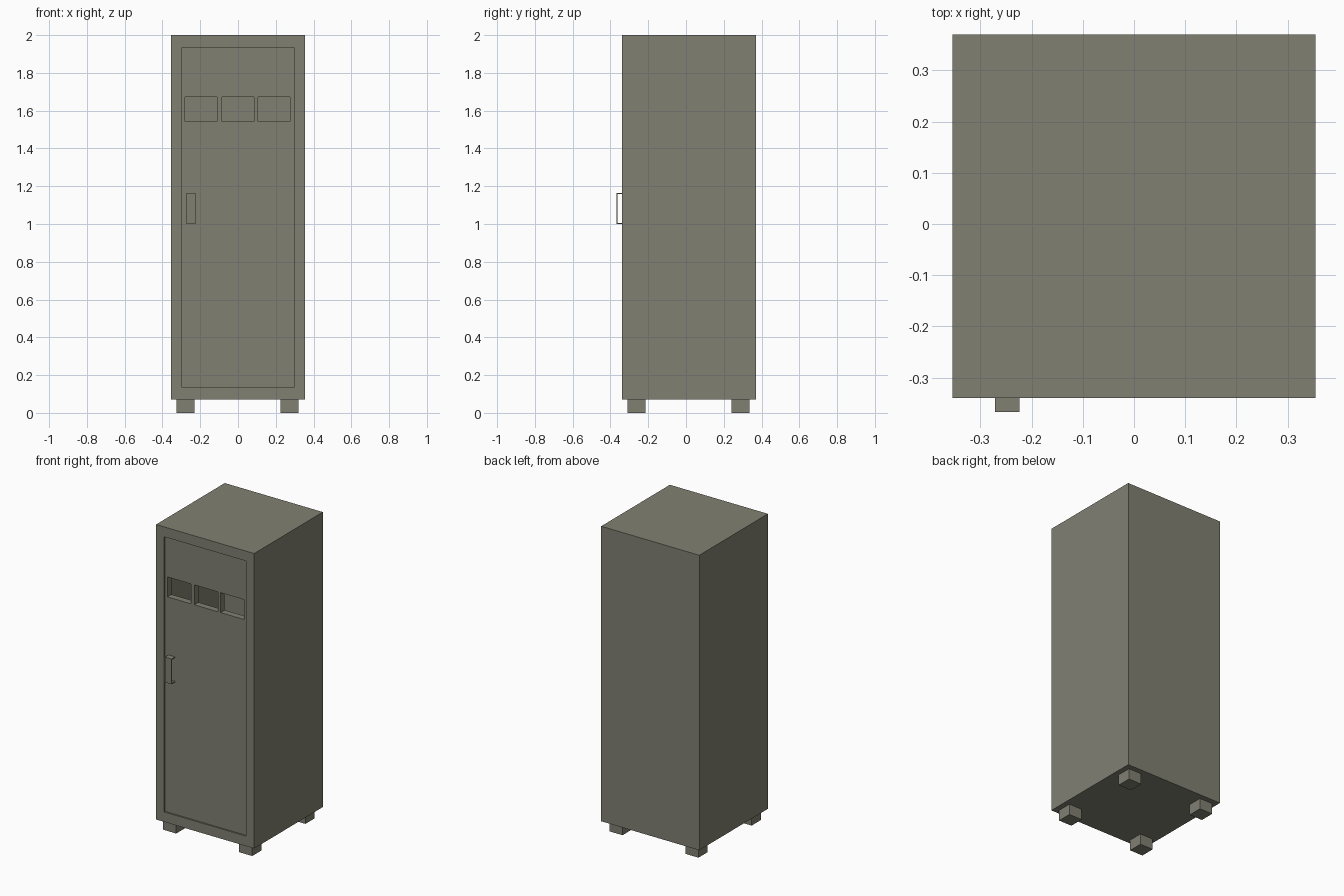
import bpy
import bmesh

if "Cube" in bpy.data.objects:
    bpy.data.objects.remove(bpy.data.objects["Cube"])

# One flat grey-olive paint for the whole cabinet
paint = bpy.data.materials.new("grey_olive_metal")
paint.diffuse_color = (0.216, 0.216, 0.171, 1.0)
paint.use_nodes = True
paint.node_tree.nodes["Principled BSDF"].inputs["Base Color"].default_value = paint.diffuse_color


def box(name, x, y, z):
    """Axis-aligned box from (min, max) ranges."""
    bm = bmesh.new()
    bmesh.ops.create_cube(bm, size=1.0)
    for v in bm.verts:
        v.co = [r[0] if c < 0 else r[1] for c, r in zip(v.co, (x, y, z))]
    mesh = bpy.data.meshes.new(name)
    bm.to_mesh(mesh)
    bm.free()
    mesh.materials.append(paint)
    ob = bpy.data.objects.new(name, mesh)
    bpy.context.collection.objects.link(ob)
    return ob


def cut(target, cutter):
    """Subtract cutter from target, bake the result and drop the cutter."""
    cutter.hide_render = True
    mod = target.modifiers.new("cut", 'BOOLEAN')
    mod.operation = 'DIFFERENCE'
    mod.solver = 'EXACT'
    mod.object = cutter
    bpy.context.view_layer.update()
    graph = bpy.context.evaluated_depsgraph_get()
    mesh = bpy.data.meshes.new_from_object(target.evaluated_get(graph))
    target.modifiers.clear()
    target.data = mesh
    bpy.data.objects.remove(cutter)


FRONT, BACK = -0.34, 0.37
HALF = 0.355
DOOR_X, DOOR_Z = (-0.297, 0.297), (0.135, 1.935)

# Hollow cabinet shell with a framed door opening
shell = box("cabinet_body", (-HALF, HALF), (FRONT, BACK), (0.07, 2.0))
cut(shell, box("cavity_cutter", (-0.34, 0.34), (-0.288, 0.345), (0.085, 1.985)))
cut(shell, box("opening_cutter", DOOR_X, (-0.40, -0.20), DOOR_Z))

# Slightly recessed door with three open windows
door = box("door", DOOR_X, (FRONT + 0.01, -0.288), DOOR_Z)
for x0, x1 in ((-0.28, -0.11), (-0.085, 0.085), (0.105, 0.275)):
    cut(door, box("window_cutter", (x0, x1), (-0.5, -0.2), (1.543, 1.673)))

# Handle: thin strap bent into a C shape
HX, HY, T = (-0.272, -0.224), -0.367, 0.005
box("handle_grip", HX, (HY, HY + T), (1.0, 1.165))
for name, z in (("handle_lower_arm", 1.0), ("handle_upper_arm", 1.165 - T)):
    box(name, HX, (HY + T, -0.33), (z, z + T))

# Four square feet
for side, x in (("left", -0.325), ("right", 0.225)):
    for end, y in (("front", -0.31), ("back", 0.24)):
        box(f"{end}_{side}_foot", (x, x + 0.095), (y, y + 0.095), (0.0, 0.07))
